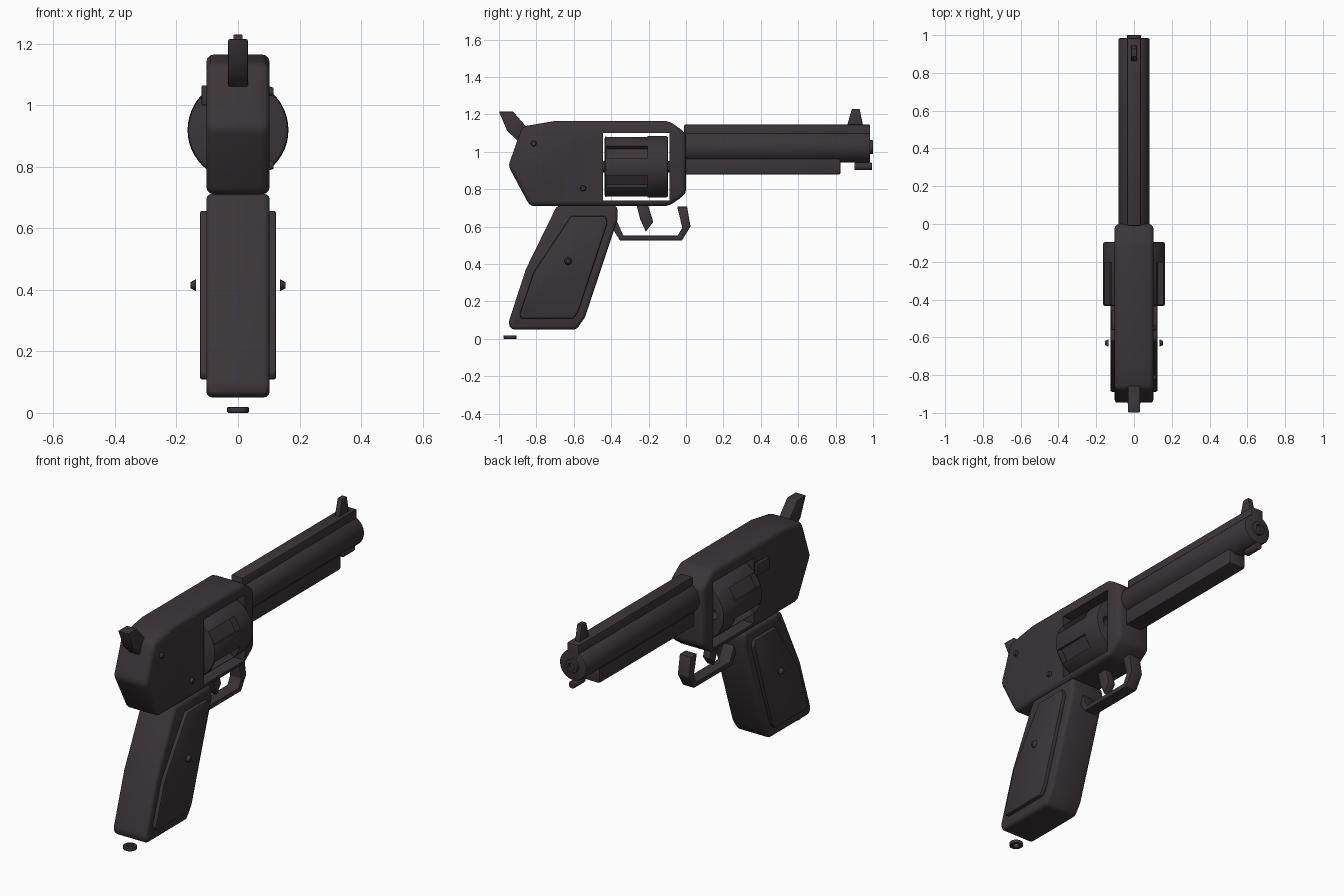
import bpy, bmesh, math
from mathutils import Matrix, Vector

if "Cube" in bpy.data.objects:
    bpy.data.objects.remove(bpy.data.objects["Cube"], do_unlink=True)

steel = bpy.data.materials.new("dark_gunmetal")
steel.use_nodes = True
COLOUR = (0.045, 0.036, 0.041, 1)
steel.diffuse_color = COLOUR
bsdf = steel.node_tree.nodes["Principled BSDF"]
bsdf.inputs["Base Color"].default_value = COLOUR
bsdf.inputs["Roughness"].default_value = 0.6


def finish(name, bm, bevel=0, segments=3, cutter=None):
    """Turn a bmesh into a bevelled, optionally cut, shaded object."""
    bmesh.ops.recalc_face_normals(bm, faces=bm.faces)
    mesh = bpy.data.meshes.new(name)
    bm.to_mesh(mesh)
    bm.free()
    mesh.materials.append(steel)
    obj = bpy.data.objects.new(name, mesh)
    bpy.context.collection.objects.link(obj)
    if bevel:
        mod = obj.modifiers.new("Bevel", "BEVEL")
        mod.width, mod.segments = bevel, segments
        mod.limit_method, mod.angle_limit = "ANGLE", math.radians(25)
    if cutter:
        mod = obj.modifiers.new("Cut", "BOOLEAN")
        mod.operation, mod.solver, mod.object = "DIFFERENCE", "EXACT", cutter
        cutter.hide_render = True
    bpy.ops.object.select_all(action="DESELECT")
    obj.select_set(True)
    bpy.context.view_layer.objects.active = obj
    for mod in list(obj.modifiers):
        bpy.ops.object.modifier_apply(modifier=mod.name)
    if cutter:
        bpy.data.objects.remove(cutter, do_unlink=True)
    bpy.ops.object.shade_smooth_by_angle(angle=math.radians(35))
    return obj


def prism(name, profile, x0, x1, bevel=0, segments=2, cutter=None):
    """Extrude a (y, z) outline from x0 to x1."""
    bm = bmesh.new()
    face = bm.faces.new([bm.verts.new((x0, y, z)) for y, z in profile])
    out = bmesh.ops.extrude_face_region(bm, geom=[face])["geom"]
    verts = [g for g in out if isinstance(g, bmesh.types.BMVert)]
    bmesh.ops.translate(bm, verts=verts, vec=(x1 - x0, 0, 0))
    return finish(name, bm, bevel, segments, cutter)


def rect(y0, y1, z0, z1):
    return [(y0, z0), (y1, z0), (y1, z1), (y0, z1)]


def add_rod(bm, start, end, r1, r2=None, sides=32):
    """Add a capped cone or cylinder between two points."""
    start, end = Vector(start), Vector(end)
    axis = end - start
    turn = axis.to_track_quat("Z", "Y").to_matrix().to_4x4()
    bmesh.ops.create_cone(bm, cap_ends=True, segments=sides, radius1=r1,
                          radius2=r1 if r2 is None else r2, depth=axis.length,
                          matrix=Matrix.Translation((start + end) / 2) @ turn)


def rod(name, start, end, r1, r2=None, bevel=0, sides=32, cutter=None):
    bm = bmesh.new()
    add_rod(bm, start, end, r1, r2, sides)
    return finish(name, bm, bevel, 2, cutter)


# Frame with an open window for the cylinder
window = prism("window_cutter", rect(-0.443, -0.088, 0.74, 1.1), -0.3, 0.3)
prism("frame", [(-0.95, 0.925), (-0.875, 1.135), (-0.7, 1.165), (-0.09, 1.165),
                (0, 1.1), (0, 0.775), (-0.09, 0.71), (-0.835, 0.71)],
      -0.103, 0.103, 0.025, 3, window)

# Fluted cylinder with six chambers
AXIS_Z = 0.92
bm = bmesh.new()
for i in range(6):
    a = math.radians(60 * i)
    x, z = 0.1 * math.cos(a), AXIS_Z + 0.1 * math.sin(a)
    add_rod(bm, (x, -0.2, z), (x, 0, z), 0.026, sides=20)
    spin = Matrix.Rotation(-a - math.radians(30), 4, "Y")
    place = Matrix.Translation((0, -0.315, AXIS_Z)) @ spin @ Matrix.Translation((0.17, 0, 0))
    bmesh.ops.create_cube(bm, size=1, matrix=place @ Matrix.Diagonal((0.09, 0.22, 0.074, 1)))
grooves = finish("flute_cutter", bm)
rod("cylinder", (0, -0.435, AXIS_Z), (0, -0.095, AXIS_Z), 0.164, bevel=0.012,
    sides=48, cutter=grooves)
rod("cylinder_pin", (0, -0.46, AXIS_Z), (0, -0.07, AXIS_Z), 0.03, sides=20)

# Barrel group
rod("barrel", (0, -0.02, 1.025), (0, 0.985, 1.025), 0.082, bevel=0.008, sides=40)
rod("muzzle_ring", (0, 0.96, 1.025), (0, 1, 1.025), 0.037, bevel=0.004,
    cutter=rod("bore_cutter", (0, 0.985, 1.025), (0, 1.1, 1.025), 0.02))
prism("top_rib", rect(-0.01, 0.985, 1.06, 1.145), -0.036, 0.036, 0.006)
prism("under_lug", rect(-0.01, 0.825, 0.878, 0.99), -0.05, 0.05, 0.008)
rod("ejector_rod", (0, 0.9, 0.922), (0, 0.995, 0.922), 0.02, bevel=0.004, sides=20)
prism("front_sight", [(0.86, 1.135), (0.887, 1.23), (0.928, 1.23), (0.948, 1.135)],
      -0.015, 0.015, 0.004)

# Hammer, trigger and trigger guard
prism("hammer", [(-1, 1.215), (-0.925, 1.215), (-0.85, 1.13), (-0.895, 1.055),
                 (-0.955, 1.11)], -0.032, 0.032, 0.005)
prism("trigger", [(-0.265, 0.72), (-0.205, 0.72), (-0.175, 0.625), (-0.215, 0.573),
                  (-0.245, 0.64)], -0.022, 0.022, 0.005)
prism("trigger_guard", [(-0.4, 0.6), (-0.353, 0.526), (-0.022, 0.526), (0.024, 0.6),
                        (0.006, 0.707), (-0.047, 0.707), (-0.02, 0.595), (-0.044, 0.552),
                        (-0.335, 0.552), (-0.37, 0.63)], -0.035, 0.035, 0.004)

# Grip
prism("grip", [(-0.69, 0.712), (-0.368, 0.712), (-0.365, 0.64), (-0.54, 0.115),
               (-0.585, 0.05), (-0.935, 0.05), (-0.95, 0.085), (-0.855, 0.375)],
      -0.103, 0.103, 0.025, 3)

# Grip panels and their screws, on both sides
panel = [(-0.615, 0.657), (-0.43, 0.657), (-0.42, 0.62), (-0.575, 0.15),
         (-0.6, 0.108), (-0.88, 0.108), (-0.89, 0.13), (-0.815, 0.355)]
for side, label in ((1, "left"), (-1, "right")):
    prism(label + "_grip_panel", panel, side * 0.09, side * 0.124, 0.008)
    rod(label + "_grip_screw", (side * 0.136, -0.63, 0.415), (side * 0.154, -0.63, 0.415),
        0.02, 0.01, sides=16)

# Frame screws on the left, release latch on the right
for i, (y, z) in enumerate([(-0.815, 1.045), (-0.55, 0.805)]):
    rod(f"frame_screw_{i + 1}", (0.095, y, z), (0.116, y, z), 0.018, 0.012, sides=16)
prism("release_latch", rect(-0.56, -0.455, 1.0, 1.065), -0.118, -0.095, 0.005)

# Lanyard ring below the heel of the grip
ring_hole = rod("ring_cutter", (0, -0.94, -0.1), (0, -0.94, 0.1), 0.018, sides=24)
rod("lanyard_ring", (0, -0.94, 0), (0, -0.94, 0.019), 0.035, bevel=0.003, sides=24,
    cutter=ring_hole)
